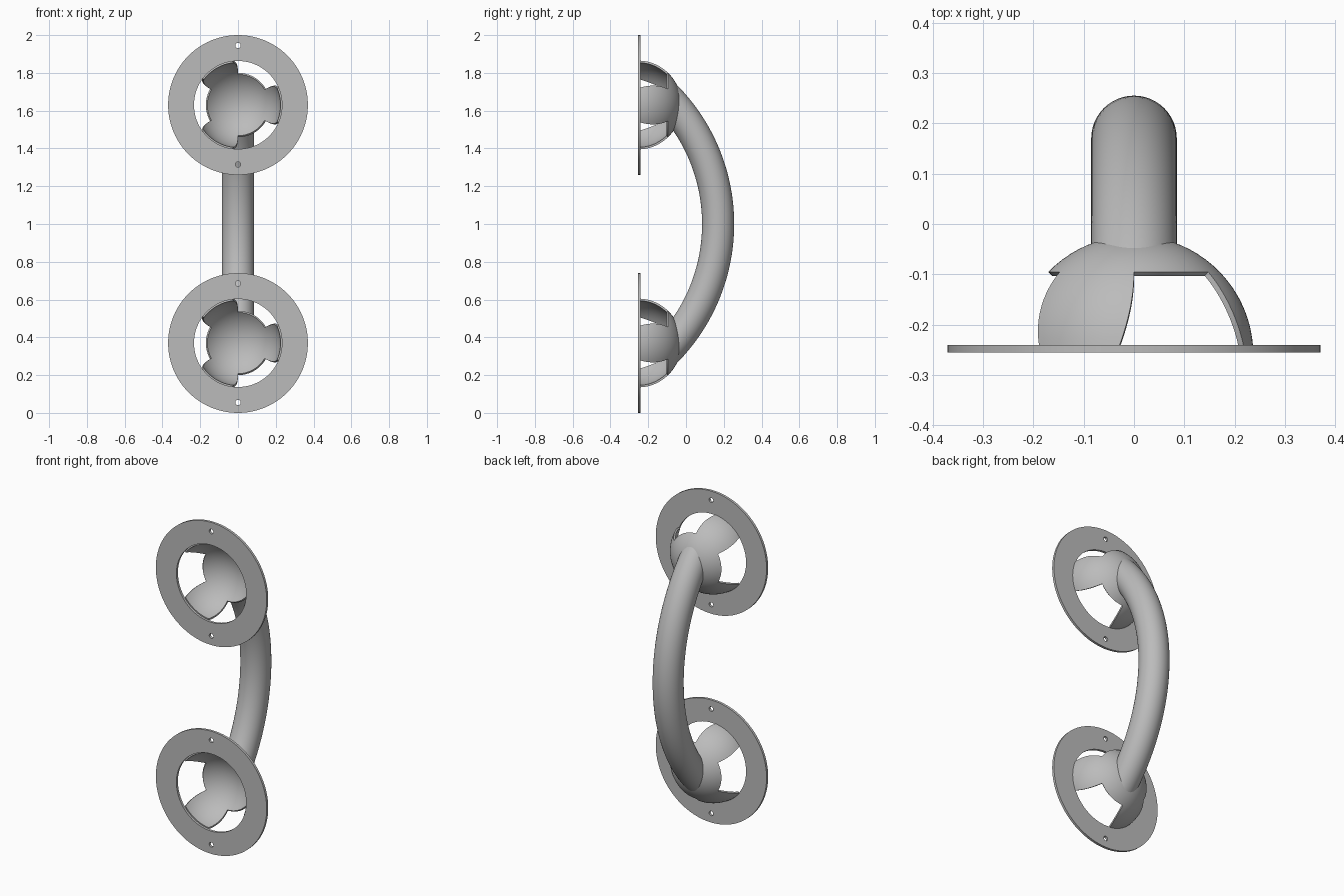
import bpy, bmesh
from math import sin, cos, pi, radians, sqrt, acos

if "Cube" in bpy.data.objects:
    bpy.data.objects.remove(bpy.data.objects["Cube"])

steel = bpy.data.materials.new("brushed grey")
steel.use_nodes = True
GREY = (0.5, 0.5, 0.5, 1)
steel.diffuse_color = GREY
steel.node_tree.nodes["Principled BSDF"].inputs["Base Color"].default_value = GREY

# Shared dimensions
MOUNTS = {"lower": 0.37, "upper": 1.63}
PLATE_BACK, PLATE_FRONT = -0.24, -0.255
DOME_Y, DOME_R, WALL = -0.26, 0.237, 0.011
CAP_Y = -0.095
BOW_R, BOW_Y, TUBE_R = 0.96, -0.79, 0.085


def finish(obj, angle=35):
    bpy.ops.object.select_all(action="DESELECT")
    obj.select_set(True)
    bpy.context.view_layer.objects.active = obj
    for mod in list(obj.modifiers):
        bpy.ops.object.modifier_apply(modifier=mod.name)
    obj.data.materials.clear()
    obj.data.materials.append(steel)
    bpy.ops.object.shade_smooth_by_angle(angle=radians(angle))


def mesh_object(name, bm):
    bmesh.ops.recalc_face_normals(bm, faces=bm.faces)
    mesh = bpy.data.meshes.new(name)
    bm.to_mesh(mesh)
    bm.free()
    obj = bpy.data.objects.new(name, mesh)
    bpy.context.collection.objects.link(obj)
    return obj


def cylinder(name, radius, z, depth, sides):
    bpy.ops.mesh.primitive_cylinder_add(
        vertices=sides, radius=radius, depth=depth, rotation=(pi / 2, 0, 0),
        location=(0, (PLATE_BACK + PLATE_FRONT) / 2, z))
    obj = bpy.context.object
    obj.name = name
    return obj


def subtract(obj, cutter):
    cutter.hide_render = True
    mod = obj.modifiers.new("cut", "BOOLEAN")
    mod.operation, mod.solver, mod.object = "DIFFERENCE", "EXACT", cutter
    bpy.context.view_layer.objects.active = obj
    bpy.ops.object.modifier_apply(modifier=mod.name)
    bpy.data.objects.remove(cutter)


def build_plate(label, z):
    # Flat ring with a large opening and two screw holes
    plate = cylinder(label + "_mounting_plate", 0.37, z, PLATE_BACK - PLATE_FRONT, 96)
    subtract(plate, cylinder("opening", 0.233, z, 0.1, 96))
    for side in (-1, 1):
        subtract(plate, cylinder("screw_hole", 0.014, z + side * 0.315, 0.1, 16))
    finish(plate)


def build_dome(label, z):
    # Round cap on three legs, leaving three windows between them
    bm = bmesh.new()
    cols, cap_rows, leg_rows = 72, 10, 12

    def point(polar, turn):
        r = DOME_R * sin(polar)
        return bm.verts.new((r * cos(turn), DOME_Y + DOME_R * cos(polar), z + r * sin(turn)))

    rim_polar = acos((CAP_Y - DOME_Y) / DOME_R)
    foot_polar = acos((PLATE_BACK - 0.001 - DOME_Y) / DOME_R)
    apex = point(0, 0)
    ring = None
    for i in range(1, cap_rows + 1):
        new = [point(rim_polar * i / cap_rows, 2 * pi * j / cols) for j in range(cols)]
        for j in range(cols):
            k = (j + 1) % cols
            bm.faces.new((ring[j], ring[k], new[k], new[j]) if ring else (apex, new[k], new[j]))
        ring = new

    half = cols // 12
    for leg in range(3):
        start = leg * cols // 3
        row = [ring[(start + j) % cols] for j in range(-half, half + 1)]
        for i in range(1, leg_rows + 1):
            t = i / leg_rows
            polar = rim_polar + (foot_polar - rim_polar) * t
            spread = radians(30 - 7 * t * t)
            new = [point(polar, leg * 2 * pi / 3 + spread * j / half)
                   for j in range(-half, half + 1)]
            for j in range(2 * half):
                bm.faces.new((row[j], row[j + 1], new[j + 1], new[j]))
            row = new

    dome = mesh_object(label + "_dome_bracket", bm)
    shell = dome.modifiers.new("wall", "SOLIDIFY")
    shell.thickness, shell.offset = WALL, -1
    finish(dome)


def build_handle():
    # Bowed round bar, trimmed where it meets each dome
    bm = bmesh.new()
    steps, sides, reach = 64, 48, radians(48)
    rings = []
    for i in range(steps + 1):
        a = -reach + 2 * reach * i / steps
        ring = []
        for j in range(sides):
            b = 2 * pi * j / sides
            r = BOW_R + TUBE_R * cos(b)
            ring.append(bm.verts.new((TUBE_R * sin(b), BOW_Y + r * cos(a), 1 + r * sin(a))))
        rings.append(ring)
    for lo, hi in zip(rings, rings[1:]):
        for j in range(sides):
            k = (j + 1) % sides
            bm.faces.new((lo[j], lo[k], hi[k], hi[j]))
    bm.faces.new(rings[0])
    bm.faces.new(rings[-1])
    bar = mesh_object("grab_handle", bm)
    for z in MOUNTS.values():
        bpy.ops.mesh.primitive_uv_sphere_add(
            segments=72, ring_count=48, radius=DOME_R - WALL / 2, location=(0, DOME_Y, z))
        subtract(bar, bpy.context.object)
    finish(bar)


for label, z in MOUNTS.items():
    build_plate(label, z)
    build_dome(label, z)
build_handle()
